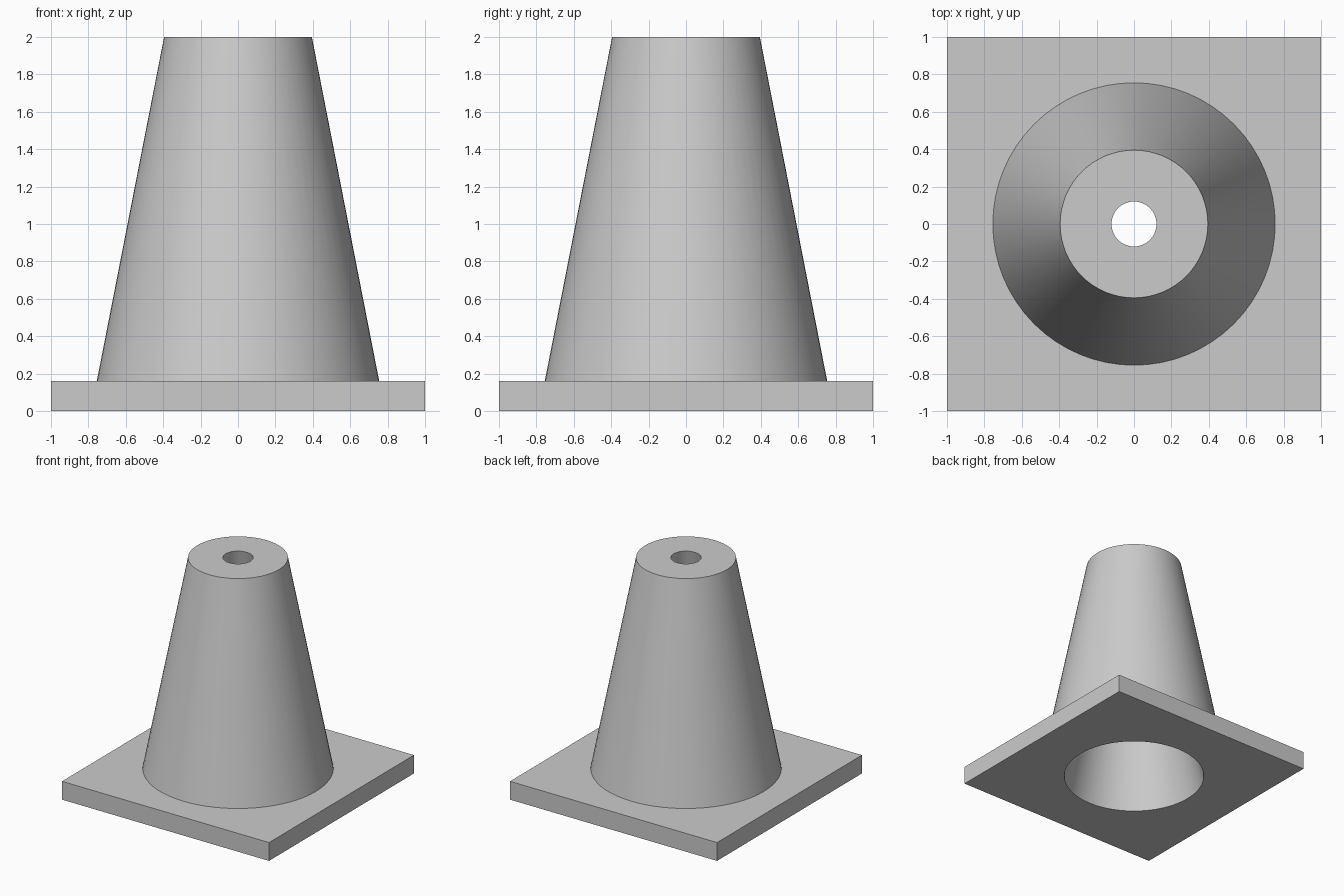
import bpy
import bmesh
from math import cos, sin, pi, radians

SEGMENTS = 64  # multiple of eight, so square rings get true corners
PLATE_TOP = 0.16
HEIGHT = 2.0
HOLE_BOTTOM = 0.58
HOLE_TOP = 0.12
CONE_BOTTOM = 0.755
CONE_TOP = 0.395

cube = bpy.data.objects.get("Cube")
if cube:
    bpy.data.objects.remove(cube, do_unlink=True)

# Single plain grey material
grey = bpy.data.materials.new("light_grey")
grey.use_nodes = True
colour = (0.6, 0.6, 0.6, 1)
grey.diffuse_color = colour
grey.node_tree.nodes["Principled BSDF"].inputs["Base Color"].default_value = colour


def ring(bm, size, z, square=False):
    """Circle of given radius, or the square of given half width."""
    verts = []
    for i in range(SEGMENTS):
        a = 2 * pi * i / SEGMENTS
        c, s = cos(a), sin(a)
        r = size / max(abs(c), abs(s)) if square else size
        verts.append(bm.verts.new((r * c, r * s, z)))
    return verts


def loft(name, sections):
    """Skin consecutive rings, listed so that faces point outward."""
    bm = bmesh.new()
    rings = [ring(bm, *section) for section in sections]
    for lower, upper in zip(rings, rings[1:]):
        for i in range(SEGMENTS):
            j = (i + 1) % SEGMENTS
            bm.faces.new((lower[i], lower[j], upper[j], upper[i]))
    mesh = bpy.data.meshes.new(name)
    bm.to_mesh(mesh)
    bm.free()
    mesh.materials.append(grey)
    obj = bpy.data.objects.new(name, mesh)
    bpy.context.collection.objects.link(obj)
    bpy.ops.object.select_all(action='DESELECT')
    obj.select_set(True)
    bpy.context.view_layer.objects.active = obj
    bpy.ops.object.shade_smooth_by_angle(angle=radians(30))
    return obj


# Square plate: underside around the hole, rim, top face up to the cone
loft("base_plate", [
    (HOLE_BOTTOM, 0),
    (1, 0, True),
    (1, PLATE_TOP, True),
    (CONE_BOTTOM, PLATE_TOP),
])

# Tapered body: outer wall, flat top, tapered bore down through the plate
loft("cone_body", [
    (CONE_BOTTOM, PLATE_TOP),
    (CONE_TOP, HEIGHT),
    (HOLE_TOP, HEIGHT),
    (HOLE_BOTTOM, 0),
])
